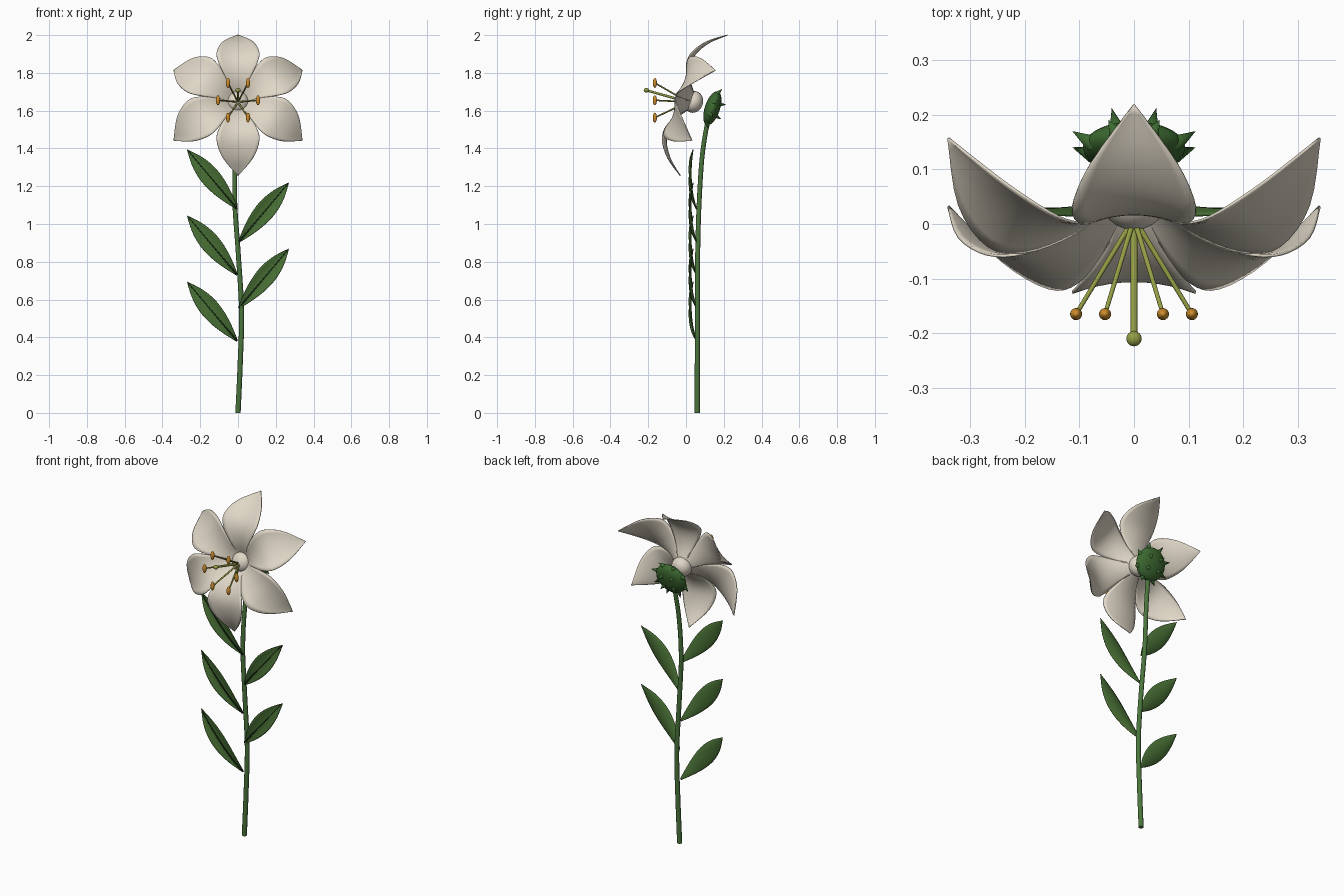
import bpy, bmesh, math
from mathutils import Vector, Matrix

if "Cube" in bpy.data.objects:
    bpy.data.objects.remove(bpy.data.objects["Cube"])


def mat(name, rgb):
    m = bpy.data.materials.new(name)
    m.diffuse_color = (*rgb, 1)
    m.use_nodes = True
    m.node_tree.nodes["Principled BSDF"].inputs["Base Color"].default_value = m.diffuse_color
    return m


PETAL = mat("cream", (0.74, 0.68, 0.57))
LEAF = mat("leaf_green", (0.065, 0.16, 0.035))
STEM = mat("stem_green", (0.07, 0.18, 0.045))
BUD = mat("deep_green", (0.045, 0.14, 0.03))
RIB = mat("rib_dark_green", (0.006, 0.02, 0.005))
OLIVE = mat("olive", (0.30, 0.34, 0.06))
AMBER = mat("amber", (0.62, 0.27, 0.025))

# Flower frame: x right, y up the flower face, z out of the face (tilted back)
TILT = math.radians(18.5)
s, c = math.sin(TILT), math.cos(TILT)
FLOWER = Matrix(((1, 0, 0, 0), (0, s, -c, 0.04), (0, c, s, 1.646), (0, 0, 0, 1)))


def finish(bm, name, material, matrix=None):
    bmesh.ops.recalc_face_normals(bm, faces=bm.faces)
    if matrix:
        bm.transform(matrix)
    me = bpy.data.meshes.new(name)
    bm.to_mesh(me)
    bm.free()
    me.materials.append(material)
    ob = bpy.data.objects.new(name, me)
    bpy.context.collection.objects.link(ob)
    bpy.context.view_layer.objects.active = ob
    bpy.ops.object.select_all(action='DESELECT')
    ob.select_set(True)
    bpy.ops.object.shade_smooth_by_angle(angle=math.radians(50))
    return ob


def spline(keys, u):
    """Smooth curve through evenly spaced key tuples."""
    n = len(keys) - 1
    i = min(int(u * n), n - 1)
    t = u * n - i
    p = [Vector(keys[min(max(j, 0), n)]) for j in range(i - 1, i + 3)]
    return 0.5 * (2 * p[1] + (p[2] - p[0]) * t + (2 * p[0] - 5 * p[1] + 4 * p[2] - p[3]) * t * t
                  + (3 * p[1] - p[0] - 3 * p[2] + p[3]) * t ** 3)


def blade(name, func, material, thickness, matrix=None, rows=20, cols=10):
    """Thin sheet from func(u along, v across)."""
    bm = bmesh.new()
    grid = [[bm.verts.new(func(i / rows, 2 * j / cols - 1)) for j in range(cols + 1)]
            for i in range(rows + 1)]
    for a, b in zip(grid, grid[1:]):
        for j in range(cols):
            bm.faces.new((a[j], a[j + 1], b[j + 1], b[j]))
    bmesh.ops.remove_doubles(bm, verts=bm.verts, dist=1e-5)
    ob = finish(bm, name, material, matrix)
    sol = ob.modifiers.new("thickness", 'SOLIDIFY')
    sol.thickness = thickness
    sol.offset = 0
    return ob


def tube(name, keys, radius, material, steps=1, sides=12):
    """Round tube through key points; radius is (start, end)."""
    bm = bmesh.new()
    pts = [spline(keys, i / steps) for i in range(steps + 1)]
    rings = []
    for i, p in enumerate(pts):
        d = pts[min(i + 1, steps)] - pts[max(i - 1, 0)]
        rot = Vector((0, 0, 1)).rotation_difference(d)
        r = radius[0] + (radius[1] - radius[0]) * i / steps
        rings.append([bm.verts.new(p + rot @ Vector((r * math.cos(a), r * math.sin(a), 0)))
                      for a in (math.tau * k / sides for k in range(sides))])
    for a, b in zip(rings, rings[1:]):
        for k in range(sides):
            bm.faces.new((a[k], a[(k + 1) % sides], b[(k + 1) % sides], b[k]))
    bm.faces.new(rings[0])
    bm.faces.new(rings[-1])
    return finish(bm, name, material)


def ball(name, loc, scale, material, matrix=None):
    bm = bmesh.new()
    bmesh.ops.create_uvsphere(bm, u_segments=24, v_segments=14, radius=1)
    bm.transform(Matrix.Translation(loc) @ Matrix.Diagonal((*scale, 1)))
    return finish(bm, name, material, matrix)


# Stem
tube("stem", [(0, 0.06, 0), (0.012, 0.06, 0.27), (0.019, 0.06, 0.54), (0.001, 0.062, 0.85),
              (-0.017, 0.07, 1.12), (-0.013, 0.088, 1.38), (0, 0.125, 1.60)],
     (0.014, 0.012), STEM, steps=36)

# Petals: keys are (radius, forward, half width)
PETAL_KEYS = [(0.03, 0.0, 0.025), (0.10, 0.052, 0.058), (0.175, 0.078, 0.098),
              (0.245, 0.07, 0.113), (0.325, 0.02, 0.08), (0.393, -0.058, 0.0)]


def petal(u, v):
    r, f, w = spline(PETAL_KEYS, u)
    return Vector((v * w, r, f + 0.022 * v * v * w / 0.11))


for k in range(6):
    blade(f"petal_{k + 1}", petal, PETAL, 0.005,
          FLOWER @ Matrix.Rotation(math.radians(60 * k), 4, 'Z'))

# Flower heart
ball("flower_heart", (0, 0, 0), (0.058, 0.058, 0.05), PETAL, FLOWER)

# Stamens around the pistil
for k in range(6):
    a = math.radians(60 * k)
    tip = Vector((0.106 * math.cos(a), -0.165, 1.655 + 0.106 * math.sin(a)))
    tube(f"filament_{k + 1}", [(0, 0.01, 1.646), tip], (0.005, 0.004), OLIVE, sides=10)
    ball(f"anther_{k + 1}", tip, (0.011, 0.011, 0.026), AMBER)
tube("pistil", [(0, 0.01, 1.646), (0, -0.21, 1.708)], (0.007, 0.006), OLIVE)
ball("pistil_tip", (0, -0.21, 1.708), (0.014, 0.014, 0.012), OLIVE)

# Spiny green disc behind the flower
ball("calyx", (0, 0, -0.105), (0.094, 0.094, 0.04), BUD, FLOWER)


def spine(name, angle, radius, depth, lean):
    bm = bmesh.new()
    bmesh.ops.create_cone(bm, cap_ends=True, segments=10, radius1=0.016, radius2=0, depth=0.045)
    d = Vector((math.cos(angle) * math.cos(lean), math.sin(angle) * math.cos(lean), -math.sin(lean)))
    rot = Vector((0, 0, 1)).rotation_difference(d).to_matrix().to_4x4()
    pos = Vector((radius * math.cos(angle), radius * math.sin(angle), depth))
    finish(bm, name, BUD, FLOWER @ Matrix.Translation(pos) @ rot)


for k in range(8):
    spine(f"rim_spine_{k + 1}", math.radians(22.5 + 45 * k), 0.102, -0.112, math.radians(25))
for k in range(4):
    spine(f"back_spine_{k + 1}", math.radians(45 + 90 * k), 0.05, -0.147, math.radians(70))

# Leaves: keys are (length fraction, depth y, half width)
LEAF_KEYS = [(0, 0.055, 0.004), (0.2, 0.032, 0.03), (0.4, 0.019, 0.047),
             (0.6, 0.016, 0.05), (0.8, 0.022, 0.034), (1, 0.038, 0.0)]


def leaf(name, side, base_z, tip_z):
    base = Vector((0.004 * side, 0, base_z))
    axis = Vector((0.27 * side, 0, tip_z)) - base
    across = Vector((-axis.z, 0, axis.x)).normalized()

    def surface(u, v):
        t, y, w = spline(LEAF_KEYS, u)
        return base + axis * t + across * (v * w) + Vector((0, y + 0.012 * (1 - v * v) * w / 0.05, 0))

    def rib(u, v):
        u = 0.02 + 0.95 * u
        t, y, w = spline(LEAF_KEYS, u)
        return surface(u, 0) + across * (v * 0.0045 * (1 - 0.6 * u)) + Vector((0, -0.003, 0))

    blade(name, surface, LEAF, 0.004)
    blade(name + "_rib", rib, RIB, 0.003, cols=2)


for k, z in enumerate((0.38, 0.73, 1.08)):
    leaf(f"left_leaf_{k + 1}", -1, z, z + 0.315)
for k, z in enumerate((0.555, 0.905)):
    leaf(f"right_leaf_{k + 1}", 1, z, z + 0.315)
